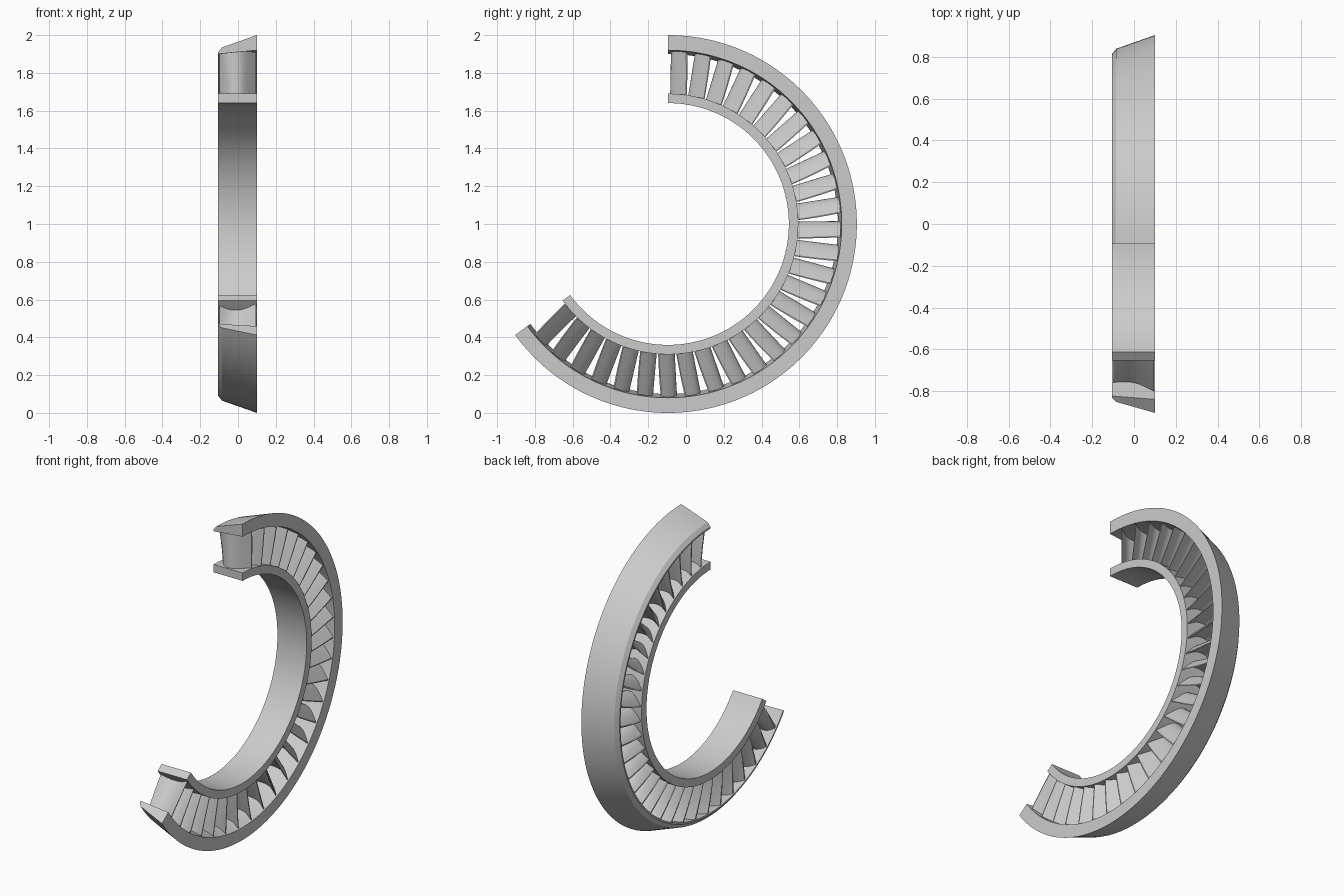
import bpy
import bmesh
from math import sin, cos, radians

if "Cube" in bpy.data.objects:
    bpy.data.objects.remove(bpy.data.objects["Cube"])

CENTRE_Y, CENTRE_Z = -0.0955, 1.0
SWEEP = 234.0      # degrees, from the top round the back
BLADES, PITCH = 29, 8.0

metal = bpy.data.materials.new("grey metal")
metal.use_nodes = True
grey = (0.6, 0.6, 0.6, 1)
metal.diffuse_color = grey
metal.node_tree.nodes["Principled BSDF"].inputs["Base Color"].default_value = grey


def polar(x, radius, degrees):
    a = radians(degrees)
    return (x, CENTRE_Y + radius * sin(a), CENTRE_Z + radius * cos(a))


def loft(name, sections, angle):
    """Skin a list of closed sections and cap both ends."""
    bm = bmesh.new()
    rows = [[bm.verts.new(p) for p in s] for s in sections]
    n = len(rows[0])
    for a, b in zip(rows, rows[1:]):
        for i in range(n):
            j = (i + 1) % n
            bm.faces.new((a[i], a[j], b[j], b[i]))
    bm.faces.new(rows[0])
    bm.faces.new(rows[-1])
    bmesh.ops.recalc_face_normals(bm, faces=bm.faces)
    mesh = bpy.data.meshes.new(name)
    bm.to_mesh(mesh)
    bm.free()
    mesh.materials.append(metal)
    ob = bpy.data.objects.new(name, mesh)
    bpy.context.collection.objects.link(ob)
    bpy.ops.object.select_all(action='DESELECT')
    ob.select_set(True)
    bpy.context.view_layer.objects.active = ob
    bpy.ops.object.shade_smooth_by_angle(angle=radians(angle))
    return ob


def ring(name, profile, steps=117):
    loft(name, [[polar(x, r, SWEEP * k / steps) for x, r in profile]
                for k in range(steps + 1)], 15)


# Outer shroud with tapered rim, and inner band: profiles are (x, radius)
ring("outer_ring", [(-0.105, 0.90), (-0.105, 0.91), (-0.085, 0.935),
                    (0.1, 1.0), (0.1, 0.92)])
ring("inner_ring", [(-0.105, 0.64), (0.1, 0.64), (0.1, 0.69), (-0.105, 0.69)])


def smooth_line(points, steps=4):
    """Catmull-Rom curve through a few points."""
    p = [points[0]] + points + [points[-1]]
    out = []
    for a, b, c, d in zip(p, p[1:], p[2:], p[3:]):
        for k in range(steps):
            t = k / steps
            out.append(tuple(0.5 * (2 * q + (r - o) * t
                                    + (2 * o - 5 * q + 4 * r - s) * t * t
                                    + (3 * q - o - 3 * r + s) * t ** 3)
                             for o, q, r, s in zip(a, b, c, d)))
    return out + [points[-1]]


# Blade sections: convex side then concave side, as (x, degrees)
XS = (-0.097, -0.06, -0.02, 0.03, 0.095)
ROOT = ((7.0, 3.0, 1.0, 2.2, 8.0), (7.5, 5.6, 4.7, 5.3, 8.4))
TIP = ((2.6, 1.3, 1.0, 2.0, 6.0), (3.2, 2.8, 2.7, 3.5, 6.4))


def section(sides):
    convex, concave = (smooth_line(list(zip(XS, side))) for side in sides)
    return convex + concave[::-1]


root, tip = section(ROOT), section(TIP)
LEVELS = 5
for b in range(BLADES):
    rows = []
    for k in range(LEVELS):
        f = k / (LEVELS - 1)
        rows.append([polar(x, 0.68 + 0.235 * f, b * PITCH + u + (v - u) * f)
                     for (x, u), (_, v) in zip(root, tip)])
    loft(f"blade_{b + 1}", rows, 40)
